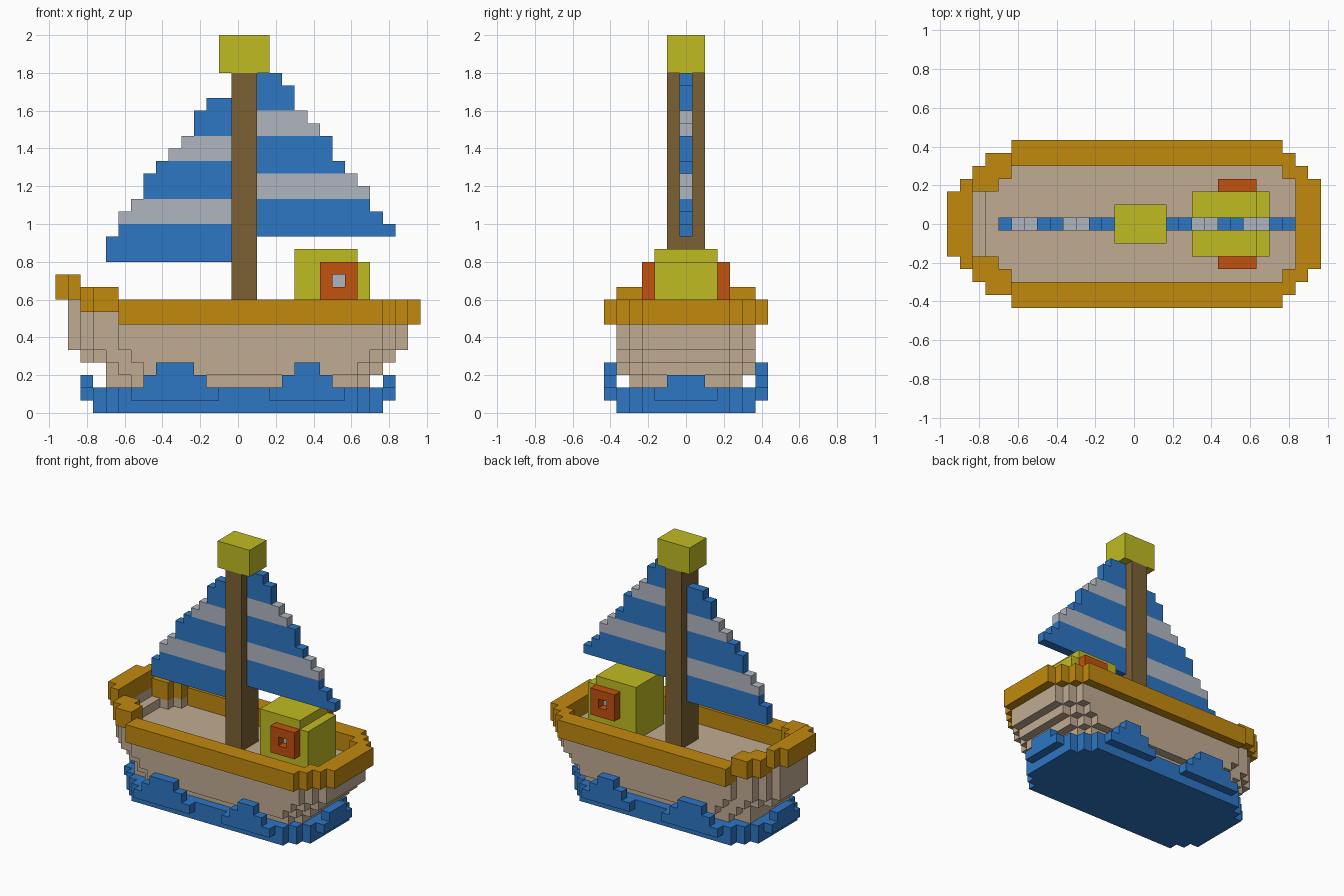
import bpy, bmesh
from mathutils import Vector

if "Cube" in bpy.data.objects:
    bpy.data.objects.remove(bpy.data.objects["Cube"])

U = 1 / 15  # one block


def lin(c):
    c /= 255
    return c / 12.92 if c <= 0.04045 else ((c + 0.055) / 1.055) ** 2.4


def material(name, r, g, b):
    m = bpy.data.materials.new(name)
    col = (lin(r), lin(g), lin(b), 1)
    m.use_nodes = True
    m.diffuse_color = col
    m.node_tree.nodes["Principled BSDF"].inputs["Base Color"].default_value = col
    return m


BLUE = material("blue", 45, 118, 196)
GREY = material("light grey", 176, 182, 192)
BROWN = material("mast brown", 124, 97, 53)
YELLOW = material("yellow", 192, 187, 34)
ORANGE = material("rim orange", 194, 138, 14)
TAN = material("hull tan", 192, 171, 146)
RED = material("rust red", 194, 82, 15)


def build(name, prisms, axis="z"):
    """Extrude (outline, low, high, material) prisms along z or y into one object."""
    me = bpy.data.meshes.new(name)
    bm = bmesh.new()
    mats = []
    for pts, lo, hi, mat in prisms:
        if mat not in mats:
            mats.append(mat)
            me.materials.append(mat)
        place = (lambda a, b, h: (a, b, h)) if axis == "z" else (lambda a, b, h: (a, h, b))
        face = bm.faces.new([bm.verts.new(Vector(place(a, b, lo)) * U) for a, b in pts])
        ext = bmesh.ops.extrude_face_region(bm, geom=[face])["geom"]
        verts = [v for v in ext if isinstance(v, bmesh.types.BMVert)]
        bmesh.ops.translate(bm, verts=verts, vec=Vector(place(0, 0, hi - lo)) * U)
        new = {f for v in verts for f in v.link_faces} | {face}
        for f in new:
            f.material_index = mats.index(mat)
    bmesh.ops.recalc_face_normals(bm, faces=bm.faces)
    bm.to_mesh(me)
    bm.free()
    ob = bpy.data.objects.new(name, me)
    bpy.context.collection.objects.link(ob)
    return ob


def rect(a0, a1, b0, b1):
    return [(a0, b0), (a1, b0), (a1, b1), (a0, b1)]


def flip(pts):
    return [(x, -y) for x, y in reversed(pts)]


def stepped(spans, end):
    """Symmetric stepped plan from (start x, half width) spans."""
    half = []
    for i, (x, w) in enumerate(spans):
        x1 = spans[i + 1][0] if i + 1 < len(spans) else end
        half += [(x, w), (x1, w)]
    return half + flip(half)


# Water with waves along every side
water = [(stepped([(-11.5, 3.5), (-10.5, 4.5), (-9.5, 5.5), (9.5, 4.5), (10.5, 3.5)], 11.5), 0, 2, BLUE)]
for s in (-1, 1):
    y0, y1 = sorted((s * 5.5, s * 6.5))
    for x0, x1, z0, z1 in ((-8.5, -1.5, 1, 2), (-7.5, -2.5, 2, 3), (-6.5, -3.5, 3, 4),
                           (2.5, 8.5, 1, 2), (3.5, 7.5, 2, 3), (4.5, 6.5, 3, 4)):
        water.append((rect(x0, x1, y0, y1), z0, z1, BLUE))
    x0, x1 = sorted((s * 11.5, s * 12.5))
    water += [(rect(x0, x1, -2.5, 2.5), 1, 2, BLUE), (rect(x0, x1, -1.5, 1.5), 2, 3, BLUE)]
build("water", water)

# Hull tiers, widening upwards, the top one being the deck
hull = [
    (stepped([(-10.5, 3.5), (-8.5, 4.5), (8.5, 4.5), (9.5, 3.5)], 10.5), 2, 3, TAN),
    (stepped([(-10.5, 3.5), (-9.5, 4.5), (-7.5, 5.5), (9.5, 4.5), (10.5, 3.5)], 11.5), 3, 4, TAN),
    (stepped([(-12.5, 2.5), (-11.5, 3.5), (-10.5, 4.5), (-8.5, 5.5), (10.5, 4.5), (11.5, 3.5)], 12.5), 4, 5, TAN),
    (stepped([(-13.5, 2.5), (-12.5, 3.5), (-11.5, 4.5), (-9.5, 5.5), (11.5, 4.5), (12.5, 3.5)], 13.5), 5, 7, TAN),
    # raised end walls
    (stepped([(-13.5, 2.5), (-12.5, 3.5)], -11.5), 7, 8, TAN),
    (rect(-13.5, -12.5, -2.5, 2.5), 8, 9, TAN),
]
wall = [(-11.5, 2.5), (-10.5, 2.5), (-10.5, 3.5), (-9.5, 3.5), (-9.5, 4.5), (-11.5, 4.5)]
hull += [(wall, 7, 8, TAN), (flip(wall), 7, 8, TAN)]
build("hull", hull)

# Rim: long U, stepped shoulders and raised end
outer = [(-9.5, -6.5), (11.5, -6.5), (11.5, -5.5), (12.5, -5.5),
         (12.5, -4.5), (13.5, -4.5), (13.5, -3.5), (14.5, -3.5)]
inner = [(-9.5, 4.5), (11.5, 4.5), (11.5, 3.5), (12.5, 3.5)]
shoulder = [(-12.5, 2.5), (-10.5, 2.5), (-10.5, 3.5), (-9.5, 3.5), (-9.5, 5.5),
            (-11.5, 5.5), (-11.5, 4.5), (-12.5, 4.5)]
build("rim", [
    (outer + flip(outer) + inner + flip(inner), 7, 9, ORANGE),
    (shoulder, 8, 10, ORANGE), (flip(shoulder), 8, 10, ORANGE),
    (stepped([(-14.5, 2.5), (-13.5, 3.5)], -12.5), 9, 11, ORANGE)])

# Mast and its cap
build("mast", [(rect(-0.5, 1.5, -1.5, 1.5), 7, 27, BROWN)])
build("mast_cap", [(rect(-1.5, 2.5, -1.5, 1.5), 27, 30, YELLOW)])


def sail(name, inner_x, bottom, steps, bands):
    """Striped stepped sail: steps are (top z, outer x), bands are (top z, material)."""
    prisms = []
    for top, mat in bands:
        pts, z = [(inner_x, bottom)], bottom
        for zt, x in steps:
            if zt > z and z < top:
                pts += [(x, z), (x, min(zt, top))]
                z = min(zt, top)
        prisms.append((pts + [(inner_x, top)], -0.5, 0.5, mat))
        bottom = top
    build(name, prisms, "y")


sail("large_sail", 1.5, 14,
     [(15, 12.5), (16, 11.5), (18, 10.5), (19, 9.5), (20, 8.5), (22, 7.5),
      (23, 6.5), (24, 5.5), (26, 4.5), (27, 3.5)],
     [(17, BLUE), (19, GREY), (22, BLUE), (24, GREY), (27, BLUE)])
sail("small_sail", -0.5, 12,
     [(14, -10.5), (16, -9.5), (17, -8.5), (19, -7.5), (20, -6.5), (21, -5.5),
      (22, -4.5), (24, -3.5), (25, -2.5)],
     [(15, BLUE), (17, GREY), (20, BLUE), (22, GREY), (25, BLUE)])

# Cabin with a lower step, and a framed window on each side
build("cabin", [([(4.5, 7), (10.5, 7), (10.5, 12), (9.5, 12), (9.5, 13), (4.5, 13)], -2.5, 2.5, YELLOW)], "y")
for side, s in (("right", -1), ("left", 1)):
    y0, y1 = sorted((s * 2.5, s * 3.5))
    build(side + "_window_frame", [(r, y0, y1, RED) for r in (
        rect(6.5, 9.5, 9, 10), rect(6.5, 9.5, 11, 12),
        rect(6.5, 7.5, 10, 11), rect(8.5, 9.5, 10, 11))], "y")
    y0, y1 = sorted((s * 2.5, s * 2.6))
    build(side + "_window_pane", [(rect(7.5, 8.5, 10, 11), y0, y1, GREY)], "y")
